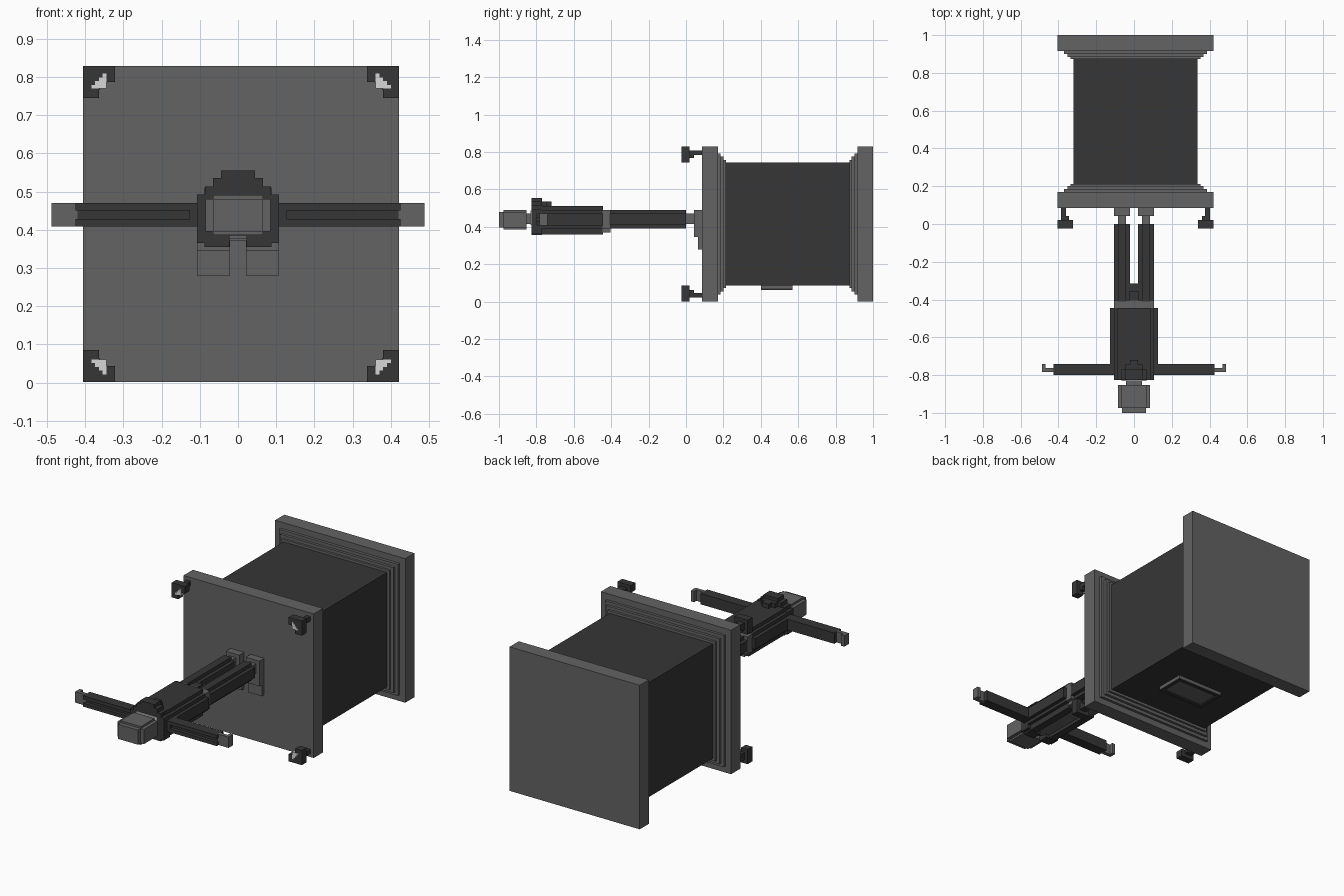
import bpy, bmesh


def material(name, v):
    m = bpy.data.materials.new(name)
    m.diffuse_color = (v, v, v, 1)
    return m


DARK = material("charcoal", 0.037)
MID = material("iron_grey", 0.125)
LIGHT = material("pale_grey", 0.68)


def finish(name, bm, mat):
    bmesh.ops.recalc_face_normals(bm, faces=bm.faces)
    me = bpy.data.meshes.new(name)
    bm.to_mesh(me)
    bm.free()
    me.materials.append(mat)
    ob = bpy.data.objects.new(name, me)
    bpy.context.collection.objects.link(ob)
    return ob


def box(name, mat, x, y, z):
    return prism(name, mat, [(x[0], z[0]), (x[1], z[0]), (x[1], z[1]), (x[0], z[1])], *y)


def prism(name, mat, outline, a, b, axis="y"):
    """Extrude an (x, z) outline along y, or a (y, z) outline along x."""
    bm = bmesh.new()
    place = (lambda p, d: (p[0], d, p[1])) if axis == "y" else (lambda p, d: (d, p[0], p[1]))
    f = bm.faces.new([bm.verts.new(place(p, a)) for p in outline])
    ext = bmesh.ops.extrude_face_region(bm, geom=[f])["geom"]
    shift = (0, b - a, 0) if axis == "y" else (b - a, 0, 0)
    bmesh.ops.translate(bm, vec=shift, verts=[v for v in ext if isinstance(v, bmesh.types.BMVert)])
    return finish(name, bm, mat)


def mirrored(half, cx=0.0):
    """Close a right-hand half outline, listed bottom to top."""
    return [(cx + x, z) for x, z in half] + [(cx - x, z) for x, z in reversed(half)]


# Large square block: end plates with stepped collars and a dark core
CX, CZ = 0.008, 0.415
for name, mat, h, y in [
        ("front_plate", MID, 0.414, (0.085, 0.17)),
        ("front_collar_outer", MID, 0.378, (0.17, 0.185)),
        ("front_collar_middle", MID, 0.36, (0.185, 0.20)),
        ("front_collar_inner", MID, 0.343, (0.20, 0.213)),
        ("block_core", DARK, 0.329, (0.213, 0.875)),
        ("back_collar_inner", MID, 0.343, (0.873, 0.885)),
        ("back_collar_middle", MID, 0.36, (0.885, 0.90)),
        ("back_collar_outer", MID, 0.378, (0.90, 0.917)),
        ("back_plate", MID, 0.414, (0.917, 1.0))]:
    box(name, mat, (CX - h, CX + h), y, (CZ - h, CZ + h))

# Framed panel under the block
box("bottom_panel", MID, (-0.14, 0.156), (0.40, 0.57), (0.07, 0.087))
for name, x, y in [("front", (-0.14, 0.156), (0.40, 0.42)), ("back", (-0.14, 0.156), (0.55, 0.57)),
                   ("left", (-0.14, -0.12), (0.42, 0.55)), ("right", (0.136, 0.156), (0.42, 0.55))]:
    box("bottom_panel_rim_" + name, DARK, x, y, (0.063, 0.07))

# Corner brackets on stems, each with a pale stepped inlay
for sx in (-1, 1):
    for sz in (-1, 1):
        def corner(pts):
            return [(CX + sx * (0.414 - u), CZ + sz * (0.414 - v)) for u, v in pts]
        tag = ("left" if sx < 0 else "right") + ("_bottom" if sz < 0 else "_top")
        prism("bracket_" + tag, DARK, corner(
            [(0, 0), (0.084, 0), (0.084, 0.042), (0.042, 0.042), (0.042, 0.084), (0, 0.084)]), -0.023, 0.02)
        prism("bracket_inlay_" + tag, LIGHT, corner(
            [(0.062, 0.02), (0.062, 0.06), (0.022, 0.06), (0.022, 0.05), (0.032, 0.05), (0.032, 0.04),
             (0.042, 0.04), (0.042, 0.03), (0.052, 0.03), (0.052, 0.02)]), -0.025, 0.01)
        prism("bracket_step_" + tag, DARK, corner(
            [(0.02, 0.02), (0.062, 0.02), (0.062, 0.045), (0.045, 0.045), (0.045, 0.062), (0.02, 0.062)]),
            0.02, 0.042)
        prism("bracket_stem_" + tag, DARK, corner(
            [(0.02, 0.02), (0.045, 0.02), (0.045, 0.045), (0.02, 0.045)]), 0.042, 0.086)

# Forked rear: two stepped prongs, their pins and mounting plates
for s, tag in ((-1, "left"), (1, "right")):
    cx = s * 0.064
    prism("prong_" + tag, DARK, mirrored(
        [(0.022, 0.39), (0.022, 0.41), (0.043, 0.41), (0.043, 0.47), (0.022, 0.47), (0.022, 0.49)], cx),
        -0.41, 0.0)
    box("prong_pin_" + tag, MID, (cx - 0.022, cx + 0.022), (0, 0.045), (0.415, 0.47))
    box("mount_plate_" + tag, MID, (cx - 0.043, cx + 0.043), (0.063, 0.086), (0.28, 0.49))
    box("mount_plate_face_" + tag, MID, (cx - 0.043, cx + 0.043), (0.042, 0.063), (0.345, 0.49))
box("prong_bridge", DARK, (-0.03, 0.03), (-0.41, -0.315), (0.41, 0.47))
box("prong_bridge_cap", DARK, (-0.025, 0.025), (-0.41, -0.355), (0.39, 0.488))
prism("rear_band", MID, mirrored(
    [(0.088, 0.37), (0.088, 0.39), (0.107, 0.39), (0.107, 0.49)]), -0.446, -0.405)

# Main housing with open underside channel
HOUSING = [(0.045, 0.358), (0.088, 0.358), (0.088, 0.39), (0.107, 0.39), (0.107, 0.408), (0.127, 0.408),
           (0.127, 0.47), (0.107, 0.47), (0.107, 0.49), (0.088, 0.49), (0.088, 0.51)]
prism("housing", DARK, mirrored([(0.045, 0.385)] + HOUSING), -0.80, -0.445)
box("underside_strip", MID, (-0.045, 0.045), (-0.80, -0.41), (0.376, 0.39))

# Stepped arch at the front of the housing
prism("front_arch", DARK, mirrored(
    [(0.022, 0.385), (0.022, 0.355), (0.088, 0.355), (0.088, 0.365), (0.107, 0.365), (0.107, 0.492),
     (0.087, 0.492), (0.087, 0.513), (0.066, 0.513), (0.066, 0.535), (0.045, 0.535), (0.045, 0.555)]),
    -0.826, -0.77)
box("arch_rear_step", DARK, (-0.045, 0.045), (-0.77, -0.745), (0.50, 0.535))
box("arch_rear_tip", DARK, (-0.022, 0.022), (-0.745, -0.72), (0.50, 0.535))

# Nose, neck and the pale plate behind it
box("nose_back_plate", LIGHT, (-0.066, 0.066), (-0.832, -0.826), (0.41, 0.488))
box("neck", MID, (-0.043, 0.043), (-0.86, -0.826), (0.415, 0.47))
prism("nose", MID, mirrored(
    [(0.065, 0.386), (0.065, 0.396), (0.085, 0.396), (0.085, 0.48), (0.065, 0.48), (0.065, 0.491)]),
    -0.975, -0.852)
box("nose_tip", MID, (-0.064, 0.064), (-1.0, -0.975), (0.396, 0.48))

# Side arms, grooved on the front, ending in hooked tips
for s, tag in ((-1, "left"), (1, "right")):
    prism("arm_" + tag, DARK, [(-0.80, 0.408), (-0.74, 0.408), (-0.74, 0.47), (-0.80, 0.47),
                               (-0.80, 0.45), (-0.78, 0.45), (-0.78, 0.428), (-0.80, 0.428)],
          s * 0.10, s * 0.425, axis="x")
    x = sorted((s * 0.42, s * 0.488))
    box("arm_tip_" + tag, MID, x, (-0.783, -0.762), (0.408, 0.47))
    x = sorted((s * 0.468, s * 0.488))
    box("arm_hook_" + tag, MID, x, (-0.762, -0.741), (0.408, 0.47))
